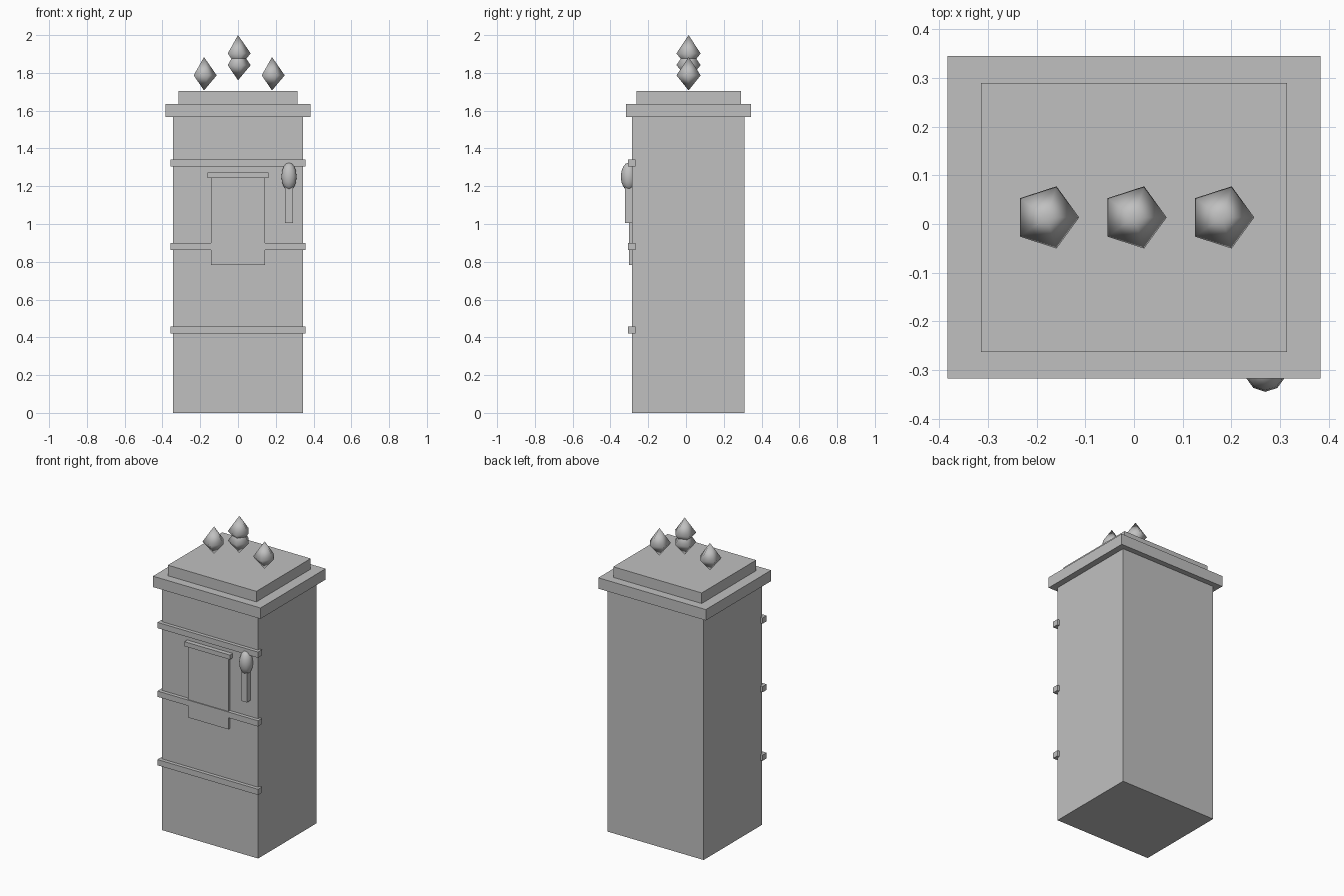
import bpy, bmesh, math

if "Cube" in bpy.data.objects:
    bpy.data.objects.remove(bpy.data.objects["Cube"])

CY = 0.0135      # depth centre of the main cabinet

grey = bpy.data.materials.new("plain_grey")
grey.diffuse_color = (0.53, 0.53, 0.53, 1)
grey.use_nodes = True
grey.node_tree.nodes["Principled BSDF"].inputs["Base Color"].default_value = grey.diffuse_color


def finish(name, bm, smooth=False):
    bmesh.ops.recalc_face_normals(bm, faces=bm.faces)
    for f in bm.faces:
        f.smooth = smooth
    me = bpy.data.meshes.new(name)
    bm.to_mesh(me)
    bm.free()
    me.materials.append(grey)
    ob = bpy.data.objects.new(name, me)
    bpy.context.collection.objects.link(ob)
    return ob


def box(name, x, y, z):
    """Box from (min, max) pairs on each axis."""
    bm = bmesh.new()
    bmesh.ops.create_cube(bm, size=1)
    for v in bm.verts:
        v.co = [r[0] if c < 0 else r[1] for c, r in zip(v.co, (x, y, z))]
    return finish(name, bm)


def finial(name, x, base, r=0.0672, low=0.08, high=0.097, sides=5):
    """Smooth five-sided double cone standing on its tip."""
    bm = bmesh.new()
    bottom = bm.verts.new((x, CY, base))
    top = bm.verts.new((x, CY, base + low + high))
    ring = [bm.verts.new((x + r * math.cos(a), CY + r * math.sin(a), base + low))
            for a in (math.tau * i / sides for i in range(sides))]
    for i in range(sides):
        p, q = ring[i], ring[(i + 1) % sides]
        bm.faces.new((p, q, top))
        bm.faces.new((q, p, bottom))
    return finish(name, bm, True)


# cabinet body and stepped roof
box("body", (-0.343, 0.343), (-0.285, 0.31), (0, 1.566))
box("roof_slab", (-0.383, 0.383), (-0.318, 0.345), (1.566, 1.636))
box("roof_step", (-0.315, 0.315), (-0.263, 0.29), (1.636, 1.704))

# horizontal bands across the front
for i, z in enumerate((0.44, 0.881, 1.323)):
    box(f"front_band_{i + 1}", (-0.358, 0.358), (-0.308, -0.268),
        (z - 0.0185, z + 0.0185))

# front panel with its ledge
box("front_panel", (-0.143, 0.143), (-0.302, -0.27), (0.784, 1.243))
box("panel_ledge", (-0.162, 0.162), (-0.314, -0.27), (1.243, 1.272))

# handle: square stem and egg-shaped knob
box("handle_stem", (0.249, 0.29), (-0.322, -0.28), (1.004, 1.22))
bm = bmesh.new()
bmesh.ops.create_uvsphere(bm, u_segments=10, v_segments=8, radius=1)
for v in bm.verts:
    v.co = (0.27 + 0.042 * v.co.x, -0.303 + 0.042 * v.co.y, 1.251 + 0.074 * v.co.z)
finish("handle_knob", bm, True)

# roof finials: one each side, two stacked in the middle
finial("finial_left", -0.18, 1.707)
finial("finial_right", 0.18, 1.707)
finial("finial_centre_lower", 0, 1.761)
finial("finial_centre_upper", 0, 1.823)
